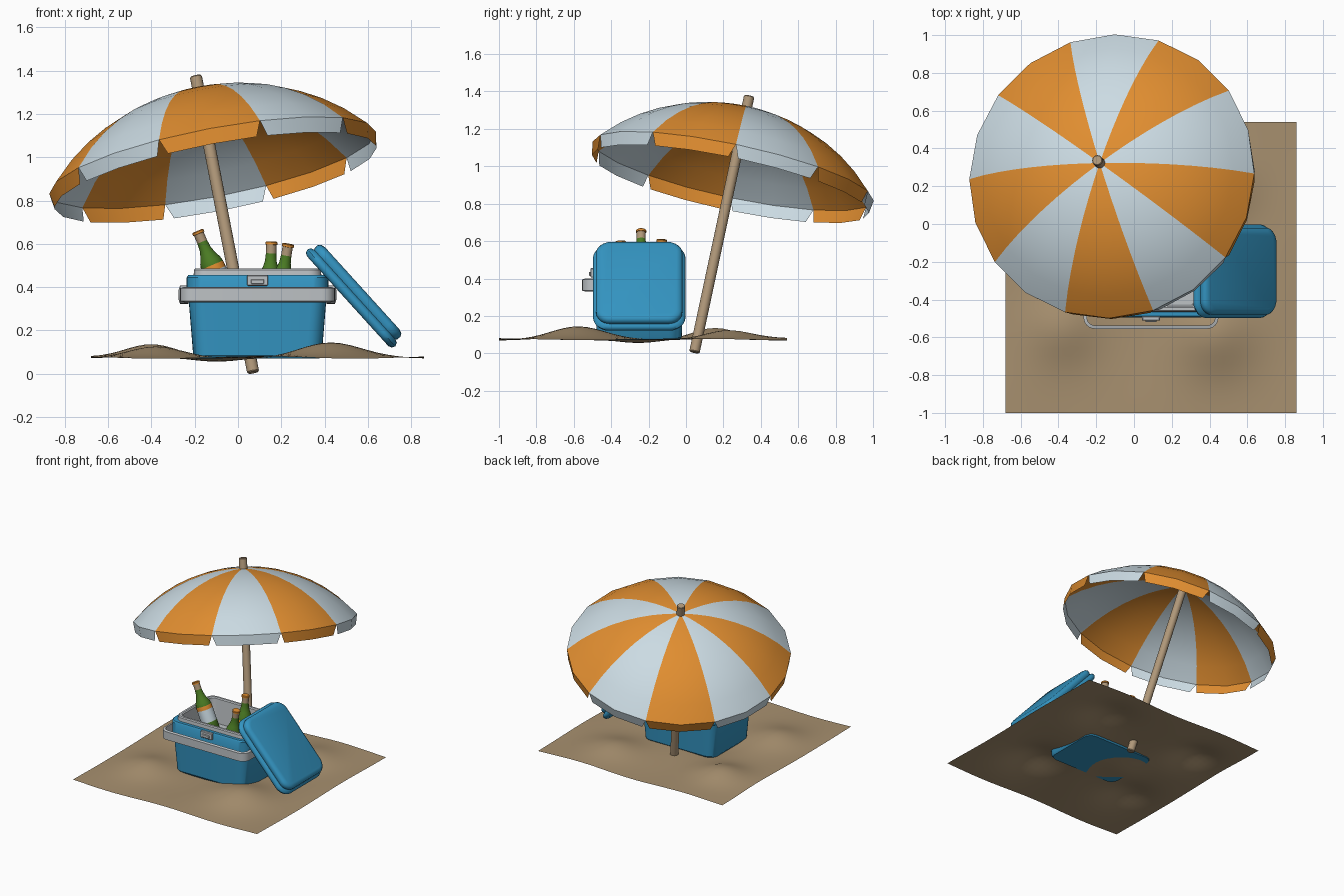
import bpy, bmesh, math
from mathutils import Vector, Matrix

if "Cube" in bpy.data.objects:
    bpy.data.objects.remove(bpy.data.objects["Cube"])


def material(name, rgb):
    m = bpy.data.materials.new(name)
    m.diffuse_color = (*rgb, 1)
    m.use_nodes = True
    m.node_tree.nodes["Principled BSDF"].inputs["Base Color"].default_value = m.diffuse_color
    return m


ORANGE = material("orange", (0.75, 0.27, 0.03))
WHITE = material("pale_white", (0.60, 0.71, 0.77))
BLUE = material("blue", (0.034, 0.30, 0.54))
GREY = material("light_grey", (0.51, 0.54, 0.56))
SAND = material("sand", (0.39, 0.28, 0.16))
WOOD = material("wood", (0.43, 0.31, 0.19))
GREEN = material("green", (0.07, 0.20, 0.017))


def make(name, verts, faces, mats, idx=None, matrix=None, angle=35, fix=True):
    """Mesh object from data, with material indices and smooth shading."""
    me = bpy.data.meshes.new(name)
    me.from_pydata([tuple(v) for v in verts], [], faces)
    for m in mats:
        me.materials.append(m)
    if idx:
        me.polygons.foreach_set("material_index", idx)
    if fix:
        bm = bmesh.new()
        bm.from_mesh(me)
        bmesh.ops.recalc_face_normals(bm, faces=bm.faces)
        bm.to_mesh(me)
        bm.free()
    ob = bpy.data.objects.new(name, me)
    bpy.context.collection.objects.link(ob)
    if matrix:
        ob.matrix_world = matrix
    bpy.ops.object.select_all(action='DESELECT')
    ob.select_set(True)
    bpy.context.view_layer.objects.active = ob
    bpy.ops.object.shade_smooth_by_angle(angle=math.radians(angle))
    return ob


def loft(name, rings, mats, ring_mat=None, matrix=None, angle=35):
    """Skin closed rings of equal length and cap both ends."""
    n = len(rings[0])
    verts = [v for r in rings for v in r]
    faces, idx = [], []
    for k in range(len(rings) - 1):
        for i in range(n):
            j = (i + 1) % n
            faces.append((k * n + i, k * n + j, k * n + n + j, k * n + n + i))
            idx.append(ring_mat[k] if ring_mat else 0)
    faces += [tuple(range(n))[::-1], tuple(range(len(verts) - n, len(verts)))]
    idx += [idx[0], idx[-1]]
    return make(name, verts, faces, mats, idx, matrix, angle)


def rounded(hw, hd, r, z, seg=6):
    """Rounded rectangle ring at height z."""
    pts = []
    for q, (sx, sy) in enumerate([(1, 1), (-1, 1), (-1, -1), (1, -1)]):
        for i in range(seg + 1):
            a = math.pi / 2 * (q + i / seg)
            pts.append((sx * (hw - r) + r * math.cos(a), sy * (hd - r) + r * math.sin(a), z))
    return pts


def circle(r, z, n):
    return [(r * math.cos(2 * math.pi * i / n), r * math.sin(2 * math.pi * i / n), z) for i in range(n)]


def along(origin, direction):
    """Matrix whose local z points along direction."""
    q = Vector((0, 0, 1)).rotation_difference(Vector(direction).normalized())
    return Matrix.Translation(origin) @ q.to_matrix().to_4x4()


def box(name, centre, size, mat, bevel):
    w, d, h = (s / 2 for s in size)
    return loft(name, [rounded(w - bevel, d - bevel, 0.001, -h, 1), rounded(w, d, 0.002, -h + bevel, 1),
                       rounded(w, d, 0.002, h - bevel, 1), rounded(w - bevel, d - bevel, 0.001, h, 1)],
                [mat], matrix=Matrix.Translation(centre))


# Sand sheet with soft mounds
N = 36
BUMPS = [(0.42, -0.58, 0.20, 0.065), (-0.40, 0.15, 0.17, 0.065), (0.45, 0.22, 0.18, 0.05),
         (-0.38, -0.55, 0.17, 0.045), (-0.1, -0.25, 0.15, -0.02)]


def sand_z(x, y):
    z = 0.075 + 0.006 * math.sin(7 * x + 1) * math.cos(6 * y)
    for bx, by, w, h in BUMPS:
        z += h * math.exp(-((x - bx) ** 2 + (y - by) ** 2) / (w * w))
    return z


verts = []
for j in range(N + 1):
    for i in range(N + 1):
        x, y = -0.68 + 1.54 * i / N, -1 + 1.54 * j / N
        verts.append((x, y, sand_z(x, y)))
faces = [(j * (N + 1) + i, j * (N + 1) + i + 1, (j + 1) * (N + 1) + i + 1, (j + 1) * (N + 1) + i)
         for j in range(N) for i in range(N)]
make("sand", verts, faces, [SAND], fix=False, angle=60)

# Umbrella pole
foot, tip = Vector((0.07, 0.045, 0.006)), Vector((-0.195, 0.338, 1.375))
axis = tip - foot
loft("umbrella_pole", [circle(0.024, 0, 16), circle(0.028, 0.005, 16),
                       circle(0.028, axis.length - 0.005, 16), circle(0.024, axis.length, 16)],
     [WOOD], matrix=along(foot, axis))

# Umbrella canopy: spherical cap of ten striped panels with separate hanging flaps
RIM, BALL, RINGS, SIDES = 0.768, 1.03, 8, 20
verts, faces, idx = [(0, 0, 0.39)], [], []
for k in range(1, RINGS + 1):
    r = RIM * k / RINGS
    verts += circle(r, 0.39 - BALL + math.sqrt(BALL ** 2 - r * r), SIDES)
for k in range(RINGS):
    for i in range(SIDES):
        j = (i + 1) % SIDES
        a, b = 1 + (k - 1) * SIDES, 1 + k * SIDES
        faces.append((0, b + i, b + j) if k == 0 else (a + i, b + i, b + j, a + j))
        idx.append(1 - (i // 2) % 2)
top = 1 + (RINGS - 1) * SIDES
for p in range(10):
    s = len(verts)
    for deg in (2, 18, 34):
        a = math.radians(36 * p + deg)
        verts.append((0.757 * math.cos(a), 0.757 * math.sin(a), -0.025))
    for h in range(2):
        faces.append((top + 2 * p + h, s + h, s + h + 1, top + (2 * p + h + 1) % SIDES))
        idx.append(1 - p % 2)
make("umbrella_canopy", verts, faces, [ORANGE, WHITE], idx,
     along(foot + axis * 0.675, axis), angle=40, fix=False)

# Cooler tub: outer wall, upper band, raised lip and inside
CX, CY = 0.09, -0.25
tub = [(.285, .215, .06, .07), (.297, .227, .07, .085), (.317, .238, .07, .33), (.327, .245, .07, .338),
       (.327, .245, .07, .445), (.32, .238, .065, .455), (.295, .215, .06, .455), (.293, .213, .06, .48),
       (.287, .207, .055, .487), (.272, .192, .045, .487), (.265, .185, .04, .48), (.255, .175, .04, .30)]
loft("cooler_tub", [rounded(w, d, r, z) for w, d, r, z in tub], [BLUE, GREY],
     [0] * 6 + [1] * 5, Matrix.Translation((CX, CY, 0)))

# Cooler handle: U-shaped band folded to the front, with side pivots
path = [(0.357, 0.0)]
for i in range(7):
    a = -math.pi / 2 * i / 6
    path.append((0.297 + 0.06 * math.cos(a), -0.245 + 0.06 * math.sin(a)))
path += [(-x, y) for x, y in reversed(path)]


def inset(x, y, t=0.018):
    cx, cy = max(-0.297, min(0.297, x)), max(-0.245, y)
    v = Vector((x - cx, y - cy)).normalized() * t
    return x - v.x, y - v.y


rings = []
for x, y in path:
    u, v = inset(x, y)
    rings.append([(x, y, .335), (x, y, .395), (u, v, .40), (u, v, .33)])
loft("cooler_handle", rings, [GREY], matrix=Matrix.Translation((CX, CY, 0)))
for side, sx in (("left", -1), ("right", 1)):
    loft("handle_pivot_" + side, [circle(.042, 0, 20), circle(.042, .04, 20), circle(.02, .047, 20)],
         [GREY], matrix=along((CX + sx * 0.318, CY, 0.365), (sx, 0, 0)))

# Cooler latch
box("cooler_latch", (CX, CY - 0.25, 0.43), (0.095, 0.022, 0.05), GREY, 0.004)
box("latch_tab", (CX, CY - 0.262, 0.425), (0.06, 0.012, 0.022), GREY, 0.003)

# Cooler lid leaning on the tub: wide base layer and smaller outer layer
lid = [(.28, .225, .07, -.045), (.295, .24, .08, -.038), (.302, .247, .085, -.022), (.295, .24, .08, -.006),
       (.28, .226, .07, 0), (.285, .23, .075, .008), (.285, .23, .075, .026), (.276, .221, .07, .039),
       (.255, .2, .05, .045)]
tilt = Matrix.Rotation(math.radians(47.8), 4, 'Y')
loft("cooler_lid", [rounded(w, d, r, z) for w, d, r, z in lid], [BLUE],
     matrix=Matrix.Translation((0.54, -0.25, 0.365)) @ tilt, angle=50)

# Bottles: lathed from the cap downwards, coloured by height
profile = [(0, .024), (.004, .028), (.014, .028), (.015, .024), (.055, .024), (.09, .027), (.12, .036),
           (.15, .05), (.172, .055), (.20, .056), (.29, .056), (.345, .056), (.36, .048)]
colour = [0, 0, 0, 1, 2, 2, 2, 2, 0, 3, 2, 2]
bottles = [("left", (-0.187, -0.24, 0.66), (0.39, 0, -0.92)),
           ("back", (0.155, -0.13, 0.61), (-0.04, -0.04, -1)),
           ("front", (0.232, -0.35, 0.60), (-0.17, 0.05, -1))]
for name, pos, down in bottles:
    loft("bottle_" + name, [circle(r, s, 20) for s, r in profile], [ORANGE, WOOD, GREEN, WHITE],
         colour, along(pos, down))
